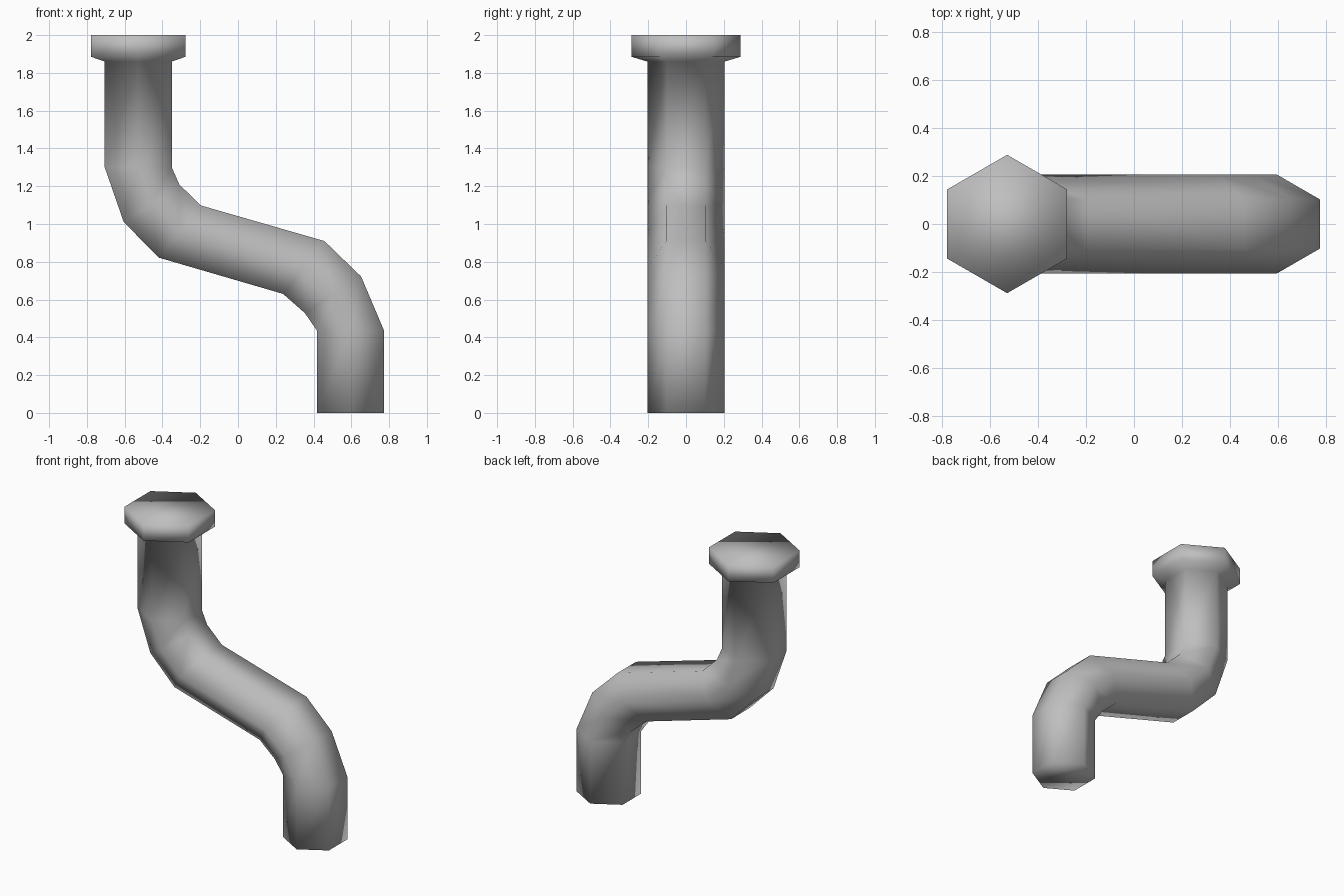
import bpy
import bmesh
from math import radians, cos, sin
from mathutils import Vector

if "Cube" in bpy.data.objects:
    bpy.data.objects.remove(bpy.data.objects["Cube"], do_unlink=True)

SIDES = 6
PIPE_R, FLANGE_R = 0.205, 0.288
TOP_X, FOOT_X = -0.528, 0.596

# Stations along the pipe: centre x, centre z, tilt in degrees, radius
stations = [
    (FOOT_X, 0.0, 0, PIPE_R),
    (FOOT_X, 0.435, 0, PIPE_R),
    (0.503, 0.625, 33, PIPE_R),      # lower bend
    (0.348, 0.77, 52, PIPE_R),
    (-0.308, 0.96, 51, PIPE_R),      # upper bend
    (-0.458, 1.11, 34, PIPE_R),
    (TOP_X, 1.3, 0, PIPE_R),
    (TOP_X, 1.86, 0, PIPE_R),
    (TOP_X, 1.885, 0, FLANGE_R),     # flange
    (TOP_X, 2.0, 0, FLANGE_R),
]


def add_ring(bm, x, z, tilt, radius):
    """Hexagonal section, corners pointing along y, tilted in the xz plane."""
    across = Vector((cos(radians(tilt)), 0, sin(radians(tilt))))
    ring = []
    for i in range(SIDES):
        a = radians(30 + 360 / SIDES * i)
        ring.append(bm.verts.new(Vector((x, 0, z)) + across * radius * cos(a)
                                 + Vector((0, radius * sin(a), 0))))
    return ring


# Pipe skin with closed ends
bm = bmesh.new()
rings = [add_ring(bm, *s) for s in stations]
for low, high in zip(rings, rings[1:]):
    for i in range(SIDES):
        j = (i + 1) % SIDES
        bm.faces.new((low[i], low[j], high[j], high[i]))
bm.faces.new(rings[0][::-1])
bm.faces.new(rings[-1])
bmesh.ops.recalc_face_normals(bm, faces=bm.faces)
for face in bm.faces:
    face.smooth = True

mesh = bpy.data.meshes.new("flanged_pipe")
bm.to_mesh(mesh)
bm.free()
pipe = bpy.data.objects.new("flanged_pipe", mesh)
bpy.context.collection.objects.link(pipe)

# Grey metal
grey = bpy.data.materials.new("grey_metal")
grey.use_nodes = True
colour = (0.52, 0.52, 0.52, 1)
grey.diffuse_color = colour
grey.node_tree.nodes["Principled BSDF"].inputs["Base Color"].default_value = colour
mesh.materials.append(grey)
